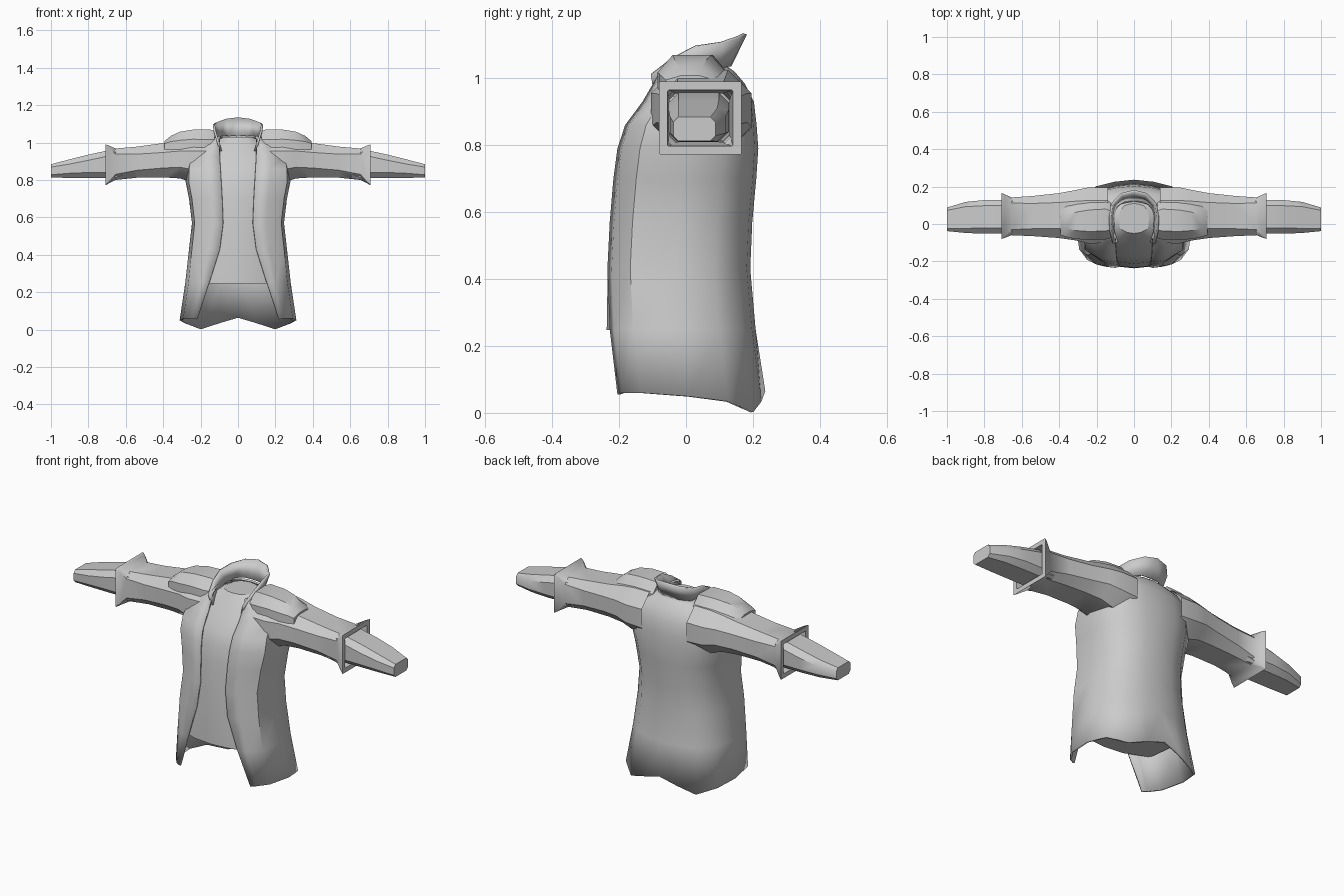
import bpy, bmesh

cloth = bpy.data.materials.new("grey_cloth")
cloth.diffuse_color = (0.6, 0.6, 0.6, 1)


def loft(name, rings, closed=True, caps=(False, False), thick=0, angle=0.75):
    """Skin rings of points, mirror over x, optionally thicken inward."""
    bm = bmesh.new()
    rows = [[bm.verts.new(p) for p in ring] for ring in rings]
    n = len(rows[0])
    for a, b in zip(rows, rows[1:]):
        for i in range(n if closed else n - 1):
            j = (i + 1) % n
            bm.faces.new((a[i], a[j], b[j], b[i]))
    if caps[0]:
        bm.faces.new(rows[0][::-1])
    if caps[1]:
        bm.faces.new(rows[-1])
    me = bpy.data.meshes.new(name)
    bm.to_mesh(me)
    bm.free()
    ob = bpy.data.objects.new(name, me)
    bpy.context.collection.objects.link(ob)
    me.materials.append(cloth)
    bpy.context.view_layer.objects.active = ob
    ob.select_set(True)
    bpy.ops.object.shade_smooth_by_angle(angle=angle)
    ob.select_set(False)
    ob.modifiers.new("mirror", 'MIRROR').merge_threshold = 0.0005
    if thick:
        m = ob.modifiers.new("thickness", 'SOLIDIFY')
        m.thickness = thick
        m.offset = -1
    return ob


def torso(z, w, yf, yb, xo, dz=(0,) * 8):
    """Half cross-section from the front edge round to the centre back."""
    d = yb - yf
    pts = [(xo, yf), ((xo + 0.9 * w) / 2, yf + 0.03 * d), (0.94 * w, yf + 0.16 * d),
           (w, yf + 0.48 * d), (0.92 * w, yf + 0.75 * d), (0.65 * w, yf + 0.92 * d),
           (0.33 * w, yf + 0.975 * d), (0, yb)]
    return [(x, y, z + k) for (x, y), k in zip(pts, dz)]


def box_ring(x, y0, y1, z0, z1, c):
    """Chamfered rectangle across the arm."""
    return [(x, y0 + c, z0), (x, y1 - c, z0), (x, y1, z0 + c), (x, y1, z1 - c),
            (x, y1 - c, z1), (x, y0 + c, z1), (x, y0, z1 - c), (x, y0, z0 + c)]


# open coat body: height, half width, front y, back y, opening edge
hem = (0.055, 0.06, 0.06, 0.05, 0.035, 0.003, 0.035, 0.065)
coat = [torso(0, 0.312, -0.205, 0.237, 0.22, hem)]
coat += [torso(*r) for r in (
    (0.25, 0.282, -0.228, 0.208, 0.155), (0.43, 0.262, -0.235, 0.192, 0.098),
    (0.57, 0.246, -0.228, 0.198, 0.08), (0.70, 0.262, -0.217, 0.210, 0.085),
    (0.79, 0.28, -0.205, 0.216, 0.09), (0.86, 0.278, -0.182, 0.211, 0.094),
    (0.93, 0.265, -0.13, 0.203, 0.098), (0.985, 0.225, -0.098, 0.175, 0.10),
    (1.02, 0.15, -0.085, 0.145, 0.10), (1.035, 0.115, -0.075, 0.125, 0.095))]
loft("coat_body", coat, closed=False, thick=0.01)

# shirt under the coat
shirt = [torso(*r, 0) for r in (
    (0.247, 0.262, -0.237, 0.185), (0.43, 0.243, -0.234, 0.172),
    (0.57, 0.228, -0.224, 0.178), (0.70, 0.243, -0.213, 0.19),
    (0.79, 0.255, -0.198, 0.195), (0.86, 0.25, -0.172, 0.19),
    (0.93, 0.235, -0.12, 0.18), (0.985, 0.17, -0.083, 0.14),
    (1.03, 0.08, -0.05, 0.11))]
loft("shirt", shirt, closed=False)

# flat panels closing the shirt at the waist and neck
for label, ring in (("shirt_bottom", shirt[0]), ("neck_panel", shirt[-1])):
    centre = [(0, y, z) for x, y, z in ring]
    loft(label, [ring, centre] if label == "shirt_bottom" else [centre, ring], closed=False)

# sleeves with flared square cuffs; the last rings turn into the opening
loft("sleeve", [box_ring(*r) for r in (
    (0.14, -0.10, 0.195, 0.78, 1.025, 0.07), (0.24, -0.105, 0.196, 0.785, 1.025, 0.07),
    (0.31, -0.088, 0.182, 0.808, 1.015, 0.06), (0.40, -0.075, 0.165, 0.814, 0.997, 0.05),
    (0.54, -0.065, 0.15, 0.812, 0.978, 0.04), (0.655, -0.06, 0.142, 0.80, 0.968, 0.03),
    (0.69, -0.074, 0.158, 0.782, 0.984, 0.008), (0.708, -0.08, 0.166, 0.772, 0.99, 0.003),
    (0.708, -0.055, 0.14, 0.797, 0.965, 0.003), (0.60, -0.05, 0.13, 0.81, 0.955, 0.02))])

# lower arms tapering out of the cuffs
loft("lower_arm", [box_ring(*r) for r in (
    (0.60, -0.05, 0.128, 0.812, 0.955, 0.03), (0.70, -0.052, 0.128, 0.81, 0.957, 0.03),
    (0.80, -0.052, 0.128, 0.81, 0.935, 0.03), (0.90, -0.048, 0.118, 0.811, 0.91, 0.025),
    (1.0, -0.038, 0.088, 0.813, 0.884, 0.015))], caps=(True, True))


# shoulder pads with a raised flat top
def pad_ring(x, y0, y1, base, top):
    return [(x, y0, base - 0.05), (x, y1, base - 0.05), (x, y1, base),
            (x, y1 - 0.045, top), (x, y0 + 0.045, top), (x, y0, base)]


loft("shoulder_pad", [pad_ring(*r) for r in (
    (0.125, -0.075, 0.115, 1.015, 1.062), (0.15, -0.082, 0.125, 1.015, 1.07),
    (0.24, -0.085, 0.12, 1.018, 1.069), (0.31, -0.08, 0.108, 1.012, 1.058),
    (0.36, -0.07, 0.095, 1.005, 1.035), (0.392, -0.06, 0.085, 0.995, 1.008))],
    caps=(True, True), angle=0.5)

# standing collar, flared at the back, dropping to points at the front
collar_low = [(0.095, -0.095, 0.945), (0.115, -0.04, 1.0), (0.118, 0.04, 1.02),
              (0.10, 0.10, 1.03), (0.055, 0.13, 1.035), (0, 0.135, 1.035)]
collar_top = [(0.115, -0.105, 1.01), (0.13, -0.04, 1.06), (0.135, 0.03, 1.095),
              (0.122, 0.11, 1.105), (0.07, 0.165, 1.122), (0, 0.182, 1.13)]
loft("collar", [collar_low, collar_top], closed=False, thick=0.012)
